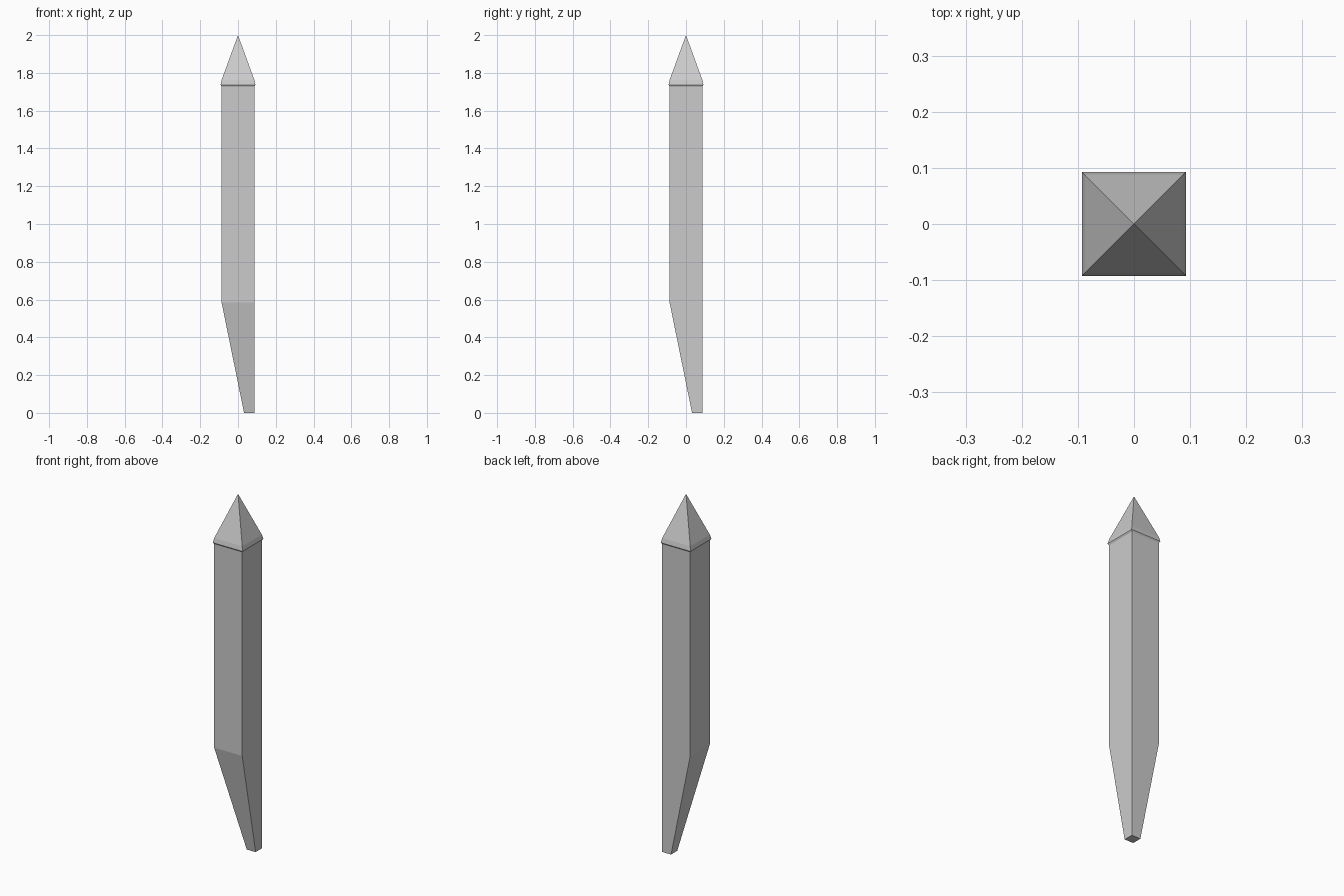
import bpy
import bmesh

cube = bpy.data.objects.get("Cube")
if cube:
    bpy.data.objects.remove(cube, do_unlink=True)

grey = bpy.data.materials.new("plain grey")
grey.use_nodes = True
color = (0.6, 0.6, 0.6, 1)
grey.diffuse_color = color
grey.node_tree.nodes["Principled BSDF"].inputs["Base Color"].default_value = color


def square_loft(name, sections, apex=None):
    """Join square sections (low edge, high edge, z); x and y share the same extent."""
    bm = bmesh.new()
    rings = [[bm.verts.new((x, y, z)) for x, y in ((lo, lo), (hi, lo), (hi, hi), (lo, hi))]
             for lo, hi, z in sections]
    bm.faces.new(rings[0][::-1])
    for low, high in zip(rings, rings[1:]):
        for i in range(4):
            j = (i + 1) % 4
            bm.faces.new((low[i], low[j], high[j], high[i]))
    if apex is None:
        bm.faces.new(rings[-1])
    else:
        tip = bm.verts.new((0, 0, apex))
        for i in range(4):
            bm.faces.new((rings[-1][i], rings[-1][(i + 1) % 4], tip))
    mesh = bpy.data.meshes.new(name)
    bm.to_mesh(mesh)
    bm.free()
    mesh.materials.append(grey)
    obj = bpy.data.objects.new(name, mesh)
    bpy.context.collection.objects.link(obj)
    return obj


# Straight post whose foot tapers towards the back left corner
square_loft("post", [(0.032, 0.087, 0), (-0.087, 0.087, 0.585), (-0.087, 0.087, 1.735)])

# Pointed cap with a flared, slightly overhanging rim
square_loft("pointed_cap",
            [(-0.087, 0.087, 1.728), (-0.0925, 0.0925, 1.737), (-0.087, 0.087, 1.762)],
            apex=2)
